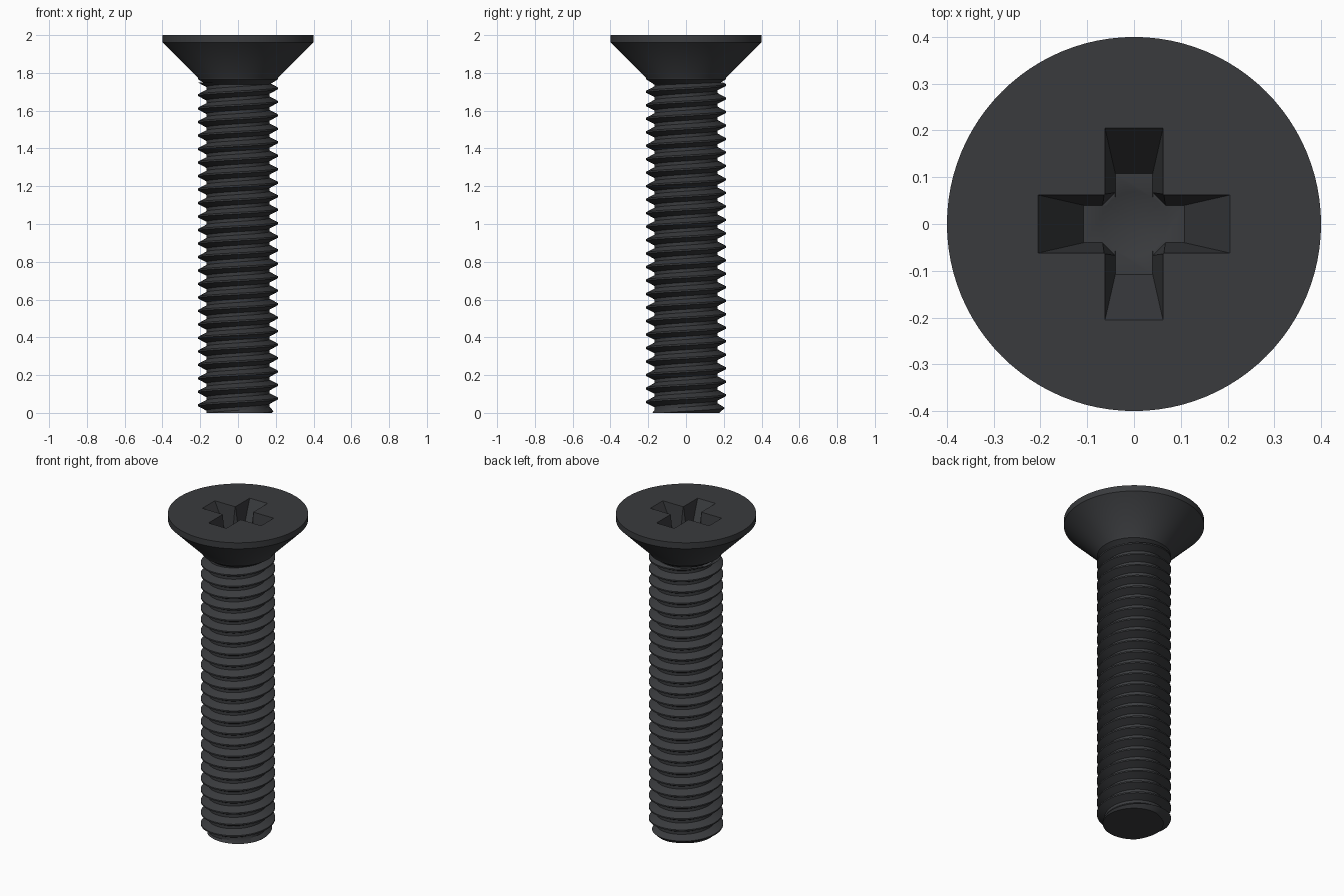
import bpy, bmesh, math

if "Cube" in bpy.data.objects:
    bpy.data.objects.remove(bpy.data.objects["Cube"])

SEG = 96
PITCH = 0.0714
ROOT, CREST = 0.168, 0.212
SHANK_TOP = 1.75
PHASE = 1.611 - PITCH * 0.5   # height at which a crest meets angle 0

metal = bpy.data.materials.new("dark_metal")
metal.diffuse_color = (0.042, 0.044, 0.048, 1)
metal.use_nodes = True
metal.node_tree.nodes["Principled BSDF"].inputs["Base Color"].default_value = metal.diffuse_color


def make_object(name, bm):
    bmesh.ops.recalc_face_normals(bm, faces=bm.faces)
    mesh = bpy.data.meshes.new(name)
    bm.to_mesh(mesh)
    bm.free()
    obj = bpy.data.objects.new(name, mesh)
    bpy.context.collection.objects.link(obj)
    mesh.materials.append(metal)
    return obj


def smooth(obj):
    bpy.ops.object.select_all(action='DESELECT')
    obj.select_set(True)
    bpy.context.view_layer.objects.active = obj
    bpy.ops.object.shade_smooth_by_angle(angle=math.radians(30))


# Threaded shank: a V-shaped profile wound around the axis, clipped at both ends
def thread_radius(z, turn):
    d = abs(((z - PHASE) / PITCH - turn + 0.5) % 1 - 0.5)   # distance from crest
    t = min(max((d - 0.06) / (0.38 - 0.06), 0), 1)
    r = CREST + (ROOT - CREST) * t
    return min(r, 0.178 + z)


bm = bmesh.new()
columns = []
breaks = (-0.38, -0.06, 0.06, 0.38)
for j in range(SEG + 1):
    turn = j / SEG
    a = turn * math.tau
    col = []
    for k in range(-25, 5):
        for b in breaks:
            z = min(max(PHASE + (k + turn + b) * PITCH, 0), SHANK_TOP)
            r = thread_radius(z, turn)
            col.append(bm.verts.new((r * math.cos(a), r * math.sin(a), z)))
    columns.append(col)
for c0, c1 in zip(columns, columns[1:]):
    for i in range(len(c0) - 1):
        bm.faces.new((c0[i], c1[i], c1[i + 1], c0[i + 1]))
bmesh.ops.remove_doubles(bm, verts=bm.verts, dist=1e-5)
rim = [e for e in bm.edges if e.is_boundary and all(v.co.z < 1e-4 for v in e.verts)]
bmesh.ops.holes_fill(bm, edges=rim, sides=0)
shank = make_object("threaded_shank", bm)
smooth(shank)

# Countersunk head: lathed profile with a short neck
profile = [(0.165, 1.735), (0.185, 1.75), (0.21, 1.765), (0.213, 1.775),
           (0.4, 1.962), (0.4, 2.0)]
bm = bmesh.new()
rings = [[bm.verts.new((r * math.cos(i * math.tau / SEG), r * math.sin(i * math.tau / SEG), z))
          for i in range(SEG)] for r, z in profile]
for r0, r1 in zip(rings, rings[1:]):
    for i in range(SEG):
        n = (i + 1) % SEG
        bm.faces.new((r0[i], r0[n], r1[n], r1[i]))
bm.faces.new(rings[0][::-1])
bm.faces.new(rings[-1])
head = make_object("countersunk_head", bm)


# Cross recess cutters: tapered arms, tapered diamond and a conical pit
def frustum(name, top, bottom, depth):
    """Tapered plug from z = 2 down to 2 - depth, extended a little upward."""
    bm = bmesh.new()
    up = 0.05
    high = [(t[0] + (t[0] - b[0]) * up / depth, t[1] + (t[1] - b[1]) * up / depth)
            for t, b in zip(top, bottom)]
    lo = [bm.verts.new((x, y, 2 - depth)) for x, y in bottom]
    hi = [bm.verts.new((x, y, 2 + up)) for x, y in high]
    n = len(lo)
    for i in range(n):
        bm.faces.new((lo[i], lo[(i + 1) % n], hi[(i + 1) % n], hi[i]))
    bm.faces.new(lo[::-1])
    bm.faces.new(hi)
    return make_object(name, bm)


def rect(x, y):
    return [(-x, -y), (x, -y), (x, y), (-x, y)]


def diamond(r):
    return [(r, 0), (0, r), (-r, 0), (0, -r)]


cutters = [
    frustum("recess_arm_x_cutter", rect(0.205, 0.062), rect(0.108, 0.04), 0.17),
    frustum("recess_arm_y_cutter", rect(0.062, 0.205), rect(0.04, 0.108), 0.1704),
    frustum("recess_core_cutter", diamond(0.126), diamond(0.107), 0.1696),
]
bm = bmesh.new()
bmesh.ops.create_cone(bm, segments=32, radius1=0, radius2=0.077, depth=0.044, cap_ends=True)
bmesh.ops.remove_doubles(bm, verts=bm.verts, dist=1e-5)
bmesh.ops.translate(bm, verts=bm.verts, vec=(0, 0, 1.812))
cutters.append(make_object("recess_pit_cutter", bm))

bpy.context.view_layer.objects.active = head
for cutter in cutters:
    mod = head.modifiers.new(cutter.name, 'BOOLEAN')
    mod.operation = 'DIFFERENCE'
    mod.solver = 'EXACT'
    mod.object = cutter
    bpy.ops.object.modifier_apply(modifier=mod.name)
for cutter in cutters:
    bpy.data.objects.remove(cutter)
smooth(head)
